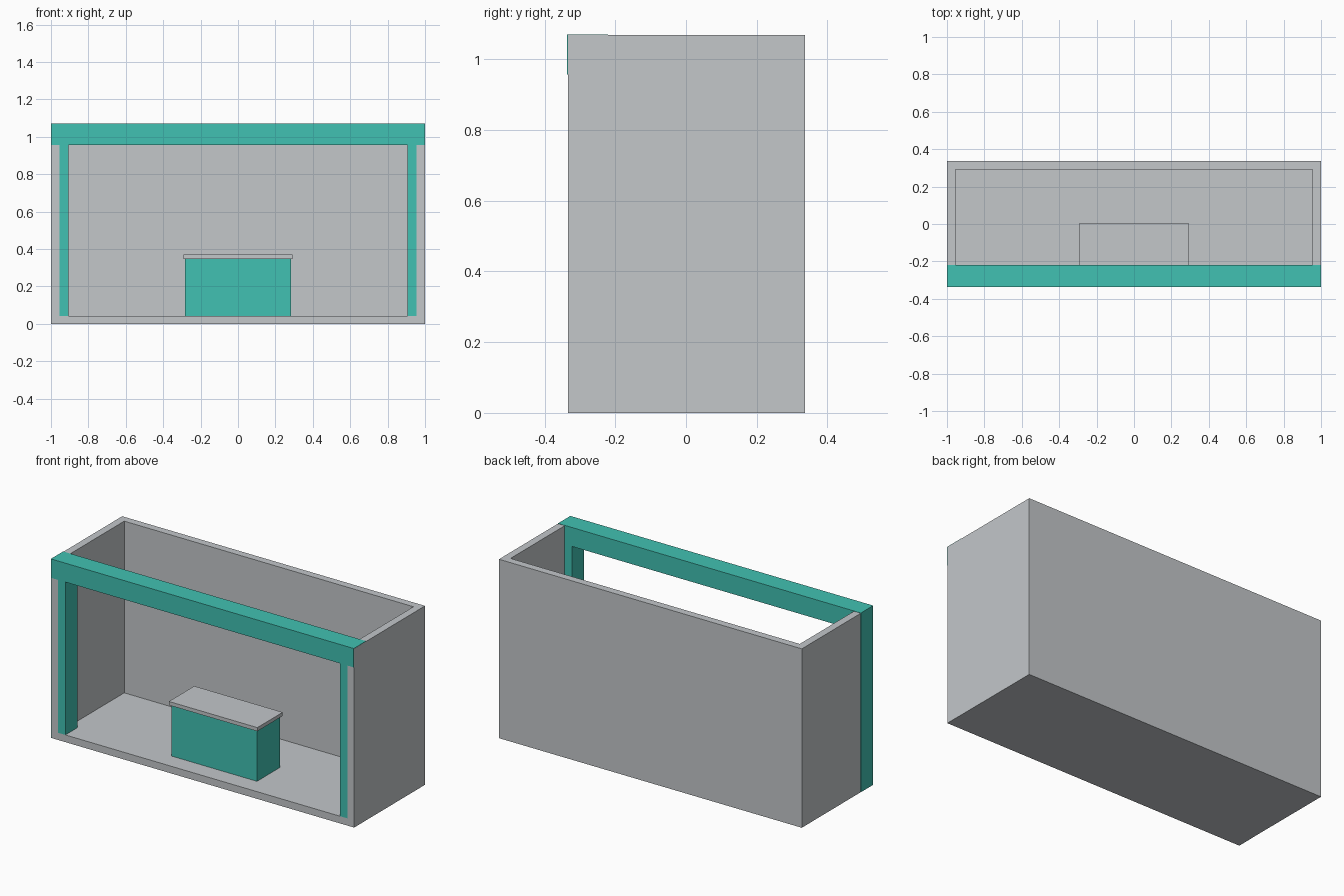
import bpy
import bmesh

cube = bpy.data.objects.get("Cube")
if cube:
    bpy.data.objects.remove(cube, do_unlink=True)


def make_material(name, rgb):
    mat = bpy.data.materials.new(name)
    mat.use_nodes = True
    color = (*rgb, 1.0)
    mat.diffuse_color = color
    mat.node_tree.nodes["Principled BSDF"].inputs["Base Color"].default_value = color
    return mat


GREY = make_material("light grey", (0.546, 0.571, 0.591))
TEAL = make_material("teal", (0.053, 0.533, 0.445))


def prism(name, outline, z0, z1, mat):
    """Extrude a plan outline from z0 up to z1."""
    bm = bmesh.new()
    base = bm.faces.new([bm.verts.new((x, y, z0)) for x, y in outline])
    top = bmesh.ops.extrude_face_region(bm, geom=[base])["geom"]
    verts = [v for v in top if isinstance(v, bmesh.types.BMVert)]
    bmesh.ops.translate(bm, verts=verts, vec=(0, 0, z1 - z0))
    bmesh.ops.recalc_face_normals(bm, faces=bm.faces)
    mesh = bpy.data.meshes.new(name)
    bm.to_mesh(mesh)
    bm.free()
    mesh.materials.append(mat)
    obj = bpy.data.objects.new(name, mesh)
    bpy.context.collection.objects.link(obj)
    return obj


def box(name, x, y, z, mat):
    outline = [(x[0], y[0]), (x[1], y[0]), (x[1], y[1]), (x[0], y[1])]
    return prism(name, outline, z[0], z[1], mat)


FRONT, BACK, TOP = -0.333, 0.336, 1.068
WALL = 0.045
INNER = 1 - WALL
POST_BACK = -0.22
FLOOR = 0.043

# Booth shell: U-shaped walls around a floor slab
prism("walls", [(-1, FRONT), (-INNER, FRONT), (-INNER, BACK - WALL),
                (INNER, BACK - WALL), (INNER, FRONT), (1, FRONT),
                (1, BACK), (-1, BACK)], 0, TOP, GREY)
box("floor", (-INNER, INNER), (FRONT, BACK - WALL), (0, FLOOR), GREY)

# Front posts and the beam across them
for side, sign in (("right", -1), ("left", 1)):
    xs = sorted((sign * 0.907, sign * INNER))
    box(side + "_post", xs, (FRONT, POST_BACK), (FLOOR, 0.96), TEAL)
box("front_beam", (-1.001, 0.9995), (-0.336, POST_BACK), (0.957, 1.07), TEAL)
box("right_post_cladding", (-1.001, -1), (FRONT, POST_BACK), (0, 0.957), TEAL)

# Reception counter
box("counter_body", (-0.283, 0.283), (-0.225, -0.006), (FLOOR, 0.348), TEAL)
box("counter_top", (-0.292, 0.292), (-0.235, 0.005), (0.348, 0.37), GREY)
